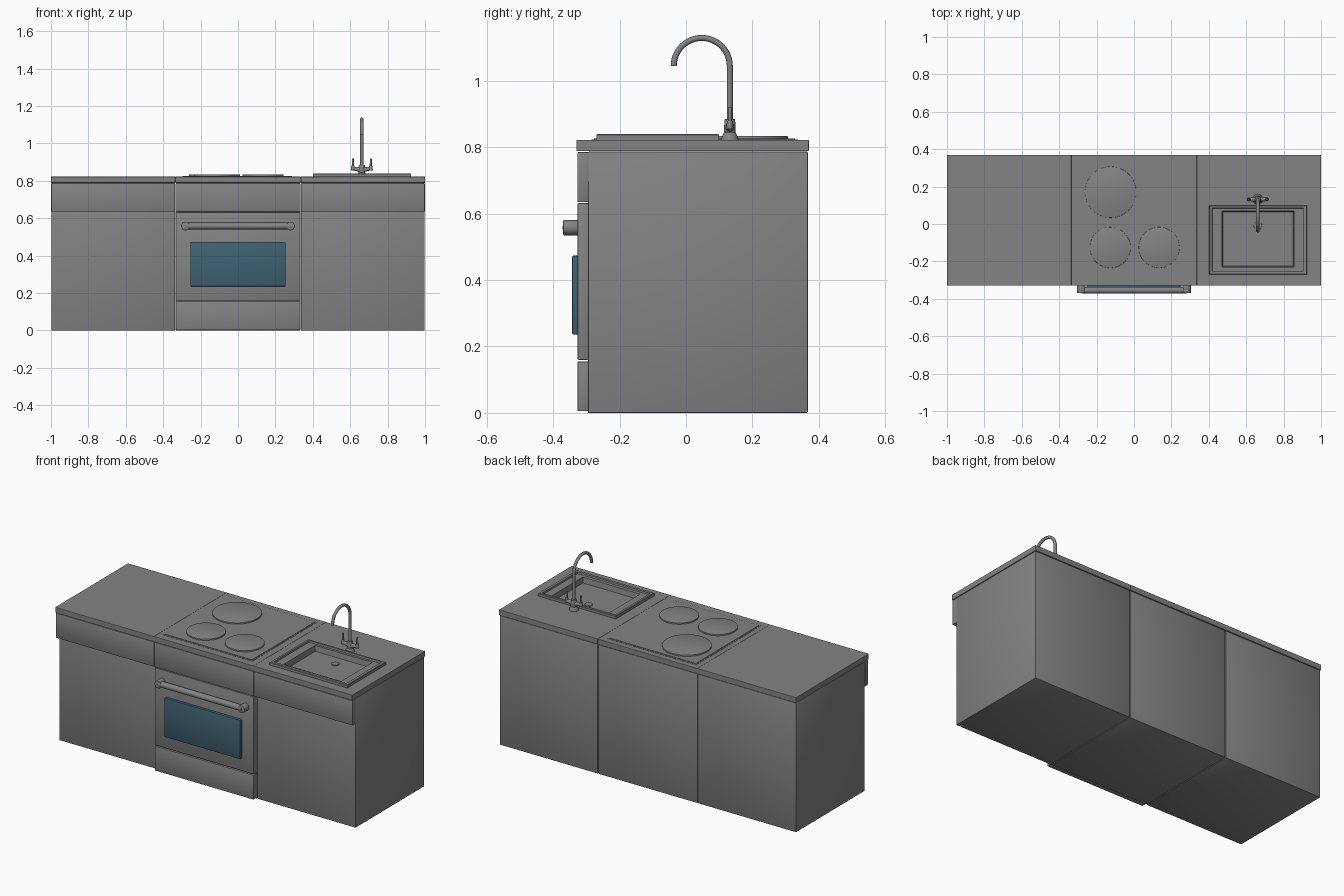
import bpy, bmesh, math
from mathutils import Matrix, Vector

if "Cube" in bpy.data.objects:
    bpy.data.objects.remove(bpy.data.objects["Cube"])


def material(name, color):
    mat = bpy.data.materials.new(name)
    mat.diffuse_color = color
    mat.use_nodes = True
    mat.node_tree.nodes["Principled BSDF"].inputs["Base Color"].default_value = mat.diffuse_color
    return mat


grey = material("dark_grey", (0.23, 0.23, 0.23, 1))
blue = material("blue_glass", (0.05, 0.12, 0.17, 1))


def finish(name, bm, smooth=True, mat=grey):
    bmesh.ops.recalc_face_normals(bm, faces=bm.faces[:])
    me = bpy.data.meshes.new(name)
    bm.to_mesh(me)
    bm.free()
    me.materials.append(mat)
    ob = bpy.data.objects.new(name, me)
    bpy.context.collection.objects.link(ob)
    if smooth:
        bpy.ops.object.select_all(action='DESELECT')
        ob.select_set(True)
        bpy.context.view_layer.objects.active = ob
        bpy.ops.object.shade_smooth_by_angle(angle=math.radians(35))
    return ob


def box(name, x0, x1, y0, y1, z0, z1, bevel=0.004, smooth=True, mat=grey):
    bm = bmesh.new()
    size = Vector((x1 - x0, y1 - y0, z1 - z0))
    mid = Vector((x0 + x1, y0 + y1, z0 + z1)) / 2
    bmesh.ops.create_cube(bm, size=1, matrix=Matrix.Translation(mid) @ Matrix.Diagonal(size).to_4x4())
    if bevel:
        bmesh.ops.bevel(bm, geom=bm.edges[:], offset=bevel, segments=2, profile=0.5, affect='EDGES')
    return finish(name, bm, smooth, mat)


def rod(name, a, b, r0, r1=None, bevel=0.0, sides=32):
    a, b = Vector(a), Vector(b)
    bm = bmesh.new()
    rot = (b - a).to_track_quat('Z', 'Y').to_matrix().to_4x4()
    bmesh.ops.create_cone(bm, cap_ends=True, segments=sides, radius1=r0,
                          radius2=r0 if r1 is None else r1, depth=(b - a).length,
                          matrix=Matrix.Translation((a + b) / 2) @ rot)
    if bevel:
        rims = [e for e in bm.edges if any(len(f.verts) > 4 for f in e.link_faces)]
        bmesh.ops.bevel(bm, geom=rims, offset=bevel, segments=2, profile=0.5, affect='EDGES')
    return finish(name, bm)


# Three base units, each with a worktop and an upper front panel
units = [("left", -1.0, -0.335), ("middle", -0.335, 0.335), ("right", 0.335, 1.0)]
tops = {}
for side, x0, x1 in units:
    box(side + "_cabinet", x0 + 0.002, x1 - 0.002, -0.295, 0.367, 0.0, 0.787, 0.003)
    tops[side] = box(side + "_worktop", x0, x1, -0.33, 0.37, 0.789, 0.822, 0.002, False)
    box(side + "_top_panel", x0 + 0.001, x1 - 0.001, -0.327, -0.293, 0.635, 0.786, 0.003)

# Oven door, lower drawer and glass
box("oven_door", -0.333, 0.333, -0.327, -0.293, 0.16, 0.632)
box("oven_drawer", -0.333, 0.333, -0.327, -0.293, 0.005, 0.155)
box("oven_window", -0.255, 0.255, -0.343, -0.32, 0.236, 0.474, mat=blue)

# Oven handle: a bar between two round posts
for side, s in (("left", -1), ("right", 1)):
    rod(side + "_handle_post", (s * 0.281, -0.322, 0.558), (s * 0.281, -0.37, 0.558), 0.023, bevel=0.003)
rod("oven_handle_bar", (-0.281, -0.354, 0.558), (0.281, -0.354, 0.558), 0.018)

# Hob: thin frame, inner plate and three hotplates
box("hob_frame", -0.304, 0.296, -0.285, 0.337, 0.81, 0.8235, 0)
box("hob_plate", -0.296, 0.288, -0.277, 0.329, 0.81, 0.826, 0)
for i, (x, y, r) in enumerate([(-0.125, 0.17, 0.137), (-0.127, -0.126, 0.109), (0.134, -0.126, 0.109)]):
    rod(f"hotplate_{i + 1}", (x, y, 0.822), (x, y, 0.834), r, bevel=0.002, sides=64)

# Sink: nested rectangular loops from outer rim down into the bowl
loops = [(0.402, 0.925, -0.27, 0.10, 0.818), (0.402, 0.925, -0.27, 0.10, 0.837),
         (0.405, 0.922, -0.267, 0.097, 0.840), (0.417, 0.907, -0.252, 0.086, 0.840),
         (0.419, 0.905, -0.250, 0.084, 0.830), (0.470, 0.856, -0.230, 0.070, 0.830),
         (0.475, 0.851, -0.225, 0.065, 0.797)]
bm = bmesh.new()
rings = [[bm.verts.new(p) for p in ((x0, y0, z), (x1, y0, z), (x1, y1, z), (x0, y1, z))]
         for x0, x1, y0, y1, z in loops]
for a, b in zip(rings, rings[1:]):
    for i in range(4):
        j = (i + 1) % 4
        bm.faces.new((a[i], a[j], b[j], b[i]))
bm.faces.new(rings[-1])
finish("sink", bm, False)
rod("sink_drain", (0.662, -0.01, 0.794), (0.662, -0.01, 0.803), 0.022, bevel=0.0015)

# Opening in the worktop for the bowl
cutter = box("sink_cutter", 0.44, 0.88, -0.24, 0.078, 0.77, 0.85, 0, False)
cutter.hide_render = True
cutter.hide_viewport = True
cut = tops["right"].modifiers.new("opening", 'BOOLEAN')
cut.operation = 'DIFFERENCE'
cut.object = cutter

# Tap: flared base, swan-neck pipe and two side valves
tx, ty = 0.662, 0.132
rod("tap_foot", (tx, ty, 0.82), (tx, ty, 0.845), 0.028, 0.018, 0.002)
rod("tap_body", (tx, ty, 0.84), (tx, ty, 0.885), 0.018, 0.016, 0.002)
cu = bpy.data.curves.new("tap_pipe", 'CURVE')
cu.dimensions = '3D'
cu.bevel_depth = 0.009
cu.bevel_resolution = 4
cu.use_fill_caps = True
cu.materials.append(grey)
r = 0.0845
path = [(tx, ty, 0.85)] + [(tx, ty - r + r * math.cos(t), 1.045 + r * math.sin(t))
                           for t in (math.pi * k / 24 for k in range(25))]
sp = cu.splines.new('POLY')
sp.points.add(len(path) - 1)
for p, co in zip(sp.points, path):
    p.co = (*co, 1)
sp.use_smooth = True
bpy.context.collection.objects.link(bpy.data.objects.new("tap_pipe", cu))
for side, s in (("left", -1), ("right", 1)):
    x = tx + s * 0.048
    rod(side + "_tap_arm", (tx, ty, 0.858), (x, ty, 0.866), 0.015, 0.009)
    rod(side + "_tap_valve", (x, ty, 0.855), (x, ty, 0.88), 0.011, 0.008, 0.002)
    rod(side + "_tap_lever", (x, ty, 0.875), (x, ty, 0.92), 0.006, 0.005, 0.001)
